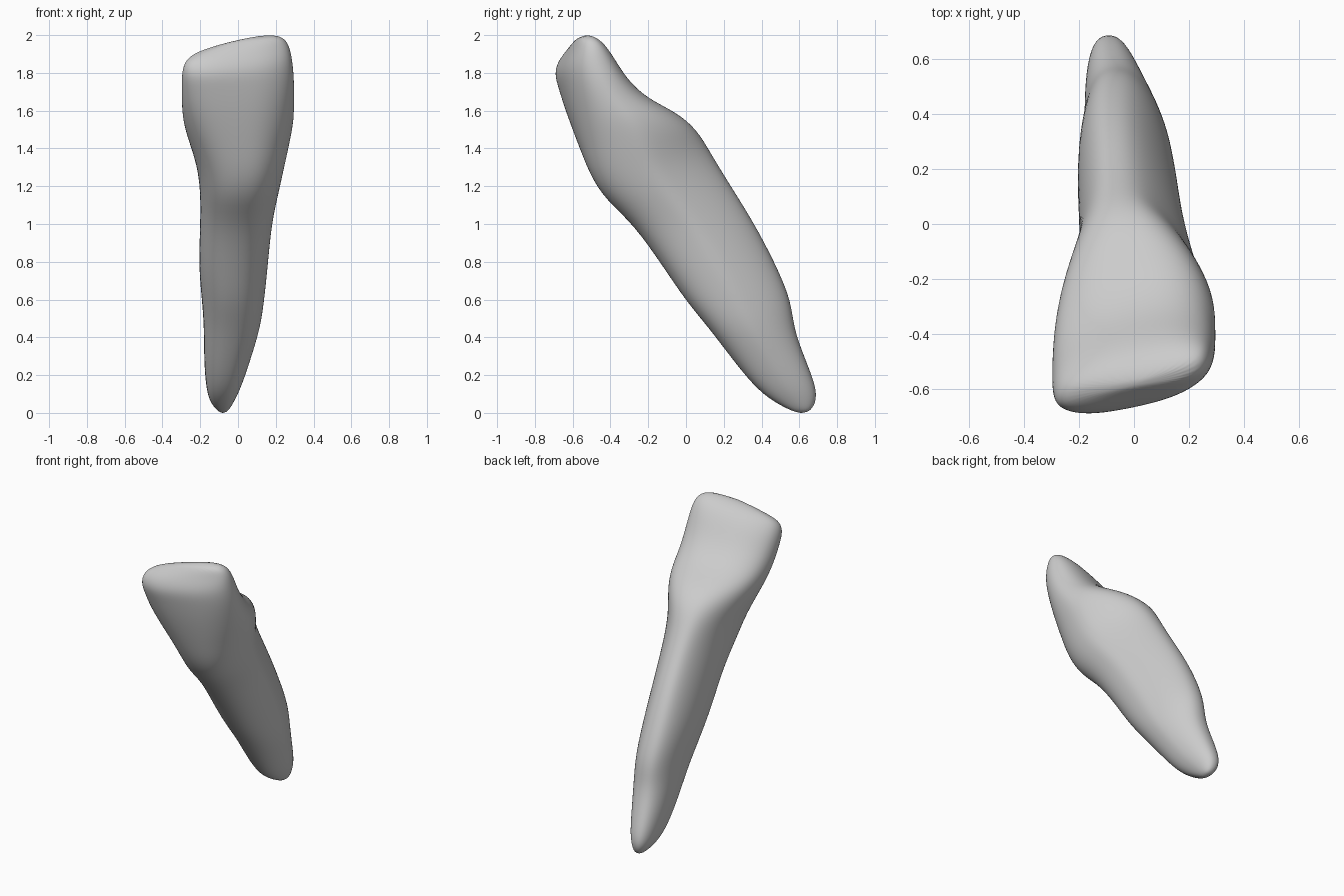
import bpy
import bmesh
from math import cos, sin, pi, sqrt, copysign
from mathutils import Vector

SIDES = 28

# Each section: front y, front z, back y, back z, lowest x, highest x
crown_sections = [
    (-.635, 1.93, -.52, 1.98, -.22, .22),
    (-.67, 1.88, -.45, 1.95, -.28, .27),
    (-.69, 1.81, -.39, 1.87, -.30, .29),
    (-.67, 1.73, -.32, 1.76, -.30, .30),
    (-.64, 1.62, -.21, 1.66, -.30, .30),
    (-.60, 1.50, -.05, 1.59, -.29, .30),
    (-.56, 1.39, .06, 1.50, -.26, .28),
    (-.51, 1.26, .13, 1.38, -.22, .25),
]
root_sections = [
    (-.43, 1.13, .22, 1.23, -.20, .22),
    (-.28, 1.00, .36, 1.01, -.20, .18),
    (-.12, .77, .48, .78, -.21, .16),
    (.00, .59, .56, .59, -.19, .14),
    (.12, .45, .57, .45, -.18, .12),
    (.24, .29, .63, .29, -.18, .07),
    (.36, .14, .69, .14, -.17, .02),
    (.46, .06, .69, .06, -.15, -.02),
    (.56, .01, .66, .01, -.11, -.05),
]


def power(value, exponent):
    """Signed power, for rounded-box outlines."""
    return copysign(abs(value) ** exponent, value)


def section_ring(bm, section, twist, tilt, skew, taper, exponent):
    """Add one closed outline lying between its front and back points."""
    fy, fz, by, bz, low, high = section
    depth = sqrt((by - fy) ** 2 + (bz - fz) ** 2)
    uy, uz = (by - fy) / depth, (bz - fz) / depth
    twist = min(twist, depth * 0.35)
    half_depth = sqrt((depth / 2) ** 2 - twist ** 2)
    middle, half_width = (low + high) / 2, (high - low) / 2
    ring = []
    for i in range(SIDES):
        angle = 2 * pi * i / SIDES
        across = power(cos(angle), exponent)
        along = power(sin(angle), exponent)
        narrow = 1 - taper * max(along, 0)
        x = middle + half_width * across * narrow - skew * max(along, 0)
        offset = half_depth * along + twist * across
        ring.append(bm.verts.new((x,
                                  (fy + by) / 2 + uy * offset,
                                  (fz + bz) / 2 + uz * offset + tilt * across)))
    return ring


def cap(bm, ring, bulge):
    """Close an end with a fan around a slightly raised centre."""
    centre = sum((vert.co for vert in ring), Vector()) / SIDES
    tip = bm.verts.new(centre + Vector(bulge))
    for i in range(SIDES):
        bm.faces.new((ring[i], ring[(i + 1) % SIDES], tip))


def loft(bm, rings):
    """Skin neighbouring outlines and close both ends."""
    for upper, lower in zip(rings, rings[1:]):
        for i in range(SIDES):
            j = (i + 1) % SIDES
            bm.faces.new((upper[i], upper[j], lower[j], lower[i]))
    cap(bm, rings[0], (0, -0.01, 0.02))
    cap(bm, rings[-1], (0, 0, -0.012))
    bmesh.ops.recalc_face_normals(bm, faces=bm.faces)


if "Cube" in bpy.data.objects:
    bpy.data.objects.remove(bpy.data.objects["Cube"], do_unlink=True)

bm = bmesh.new()
rings = []

# Crown: sloping, rounded biting edge, turned a little, narrowing at the back
for index, section in enumerate(crown_sections):
    t = index / (len(crown_sections) - 1)
    rings.append(section_ring(bm, section, twist=0.07 * (1 - t * t),
                              tilt=0.03 * (1 - t), skew=0.07 * t * t,
                              taper=0.05 + 0.3 * t * t,
                              exponent=0.75 + 0.1 * t))

# Root: flattened sides, with the back ridge leaning to one side
for index, section in enumerate(root_sections):
    t = index / (len(root_sections) - 1)
    rings.append(section_ring(bm, section, twist=0, tilt=0,
                              skew=0.07 * (1 - t), taper=0.35 * (1 - t),
                              exponent=0.85))

loft(bm, rings)
mesh = bpy.data.meshes.new("tooth")
bm.to_mesh(mesh)
bm.free()
tooth = bpy.data.objects.new("tooth", mesh)
bpy.context.collection.objects.link(tooth)

# Plain grey surface
grey = bpy.data.materials.new("light_grey")
grey.use_nodes = True
colour = (0.6, 0.6, 0.6, 1)
grey.diffuse_color = colour
grey.node_tree.nodes["Principled BSDF"].inputs["Base Color"].default_value = colour
mesh.materials.append(grey)

# Soft, continuous surface
smooth = tooth.modifiers.new("soft_surface", 'SUBSURF')
smooth.levels = 2
smooth.render_levels = 2
for face in mesh.polygons:
    face.use_smooth = True
